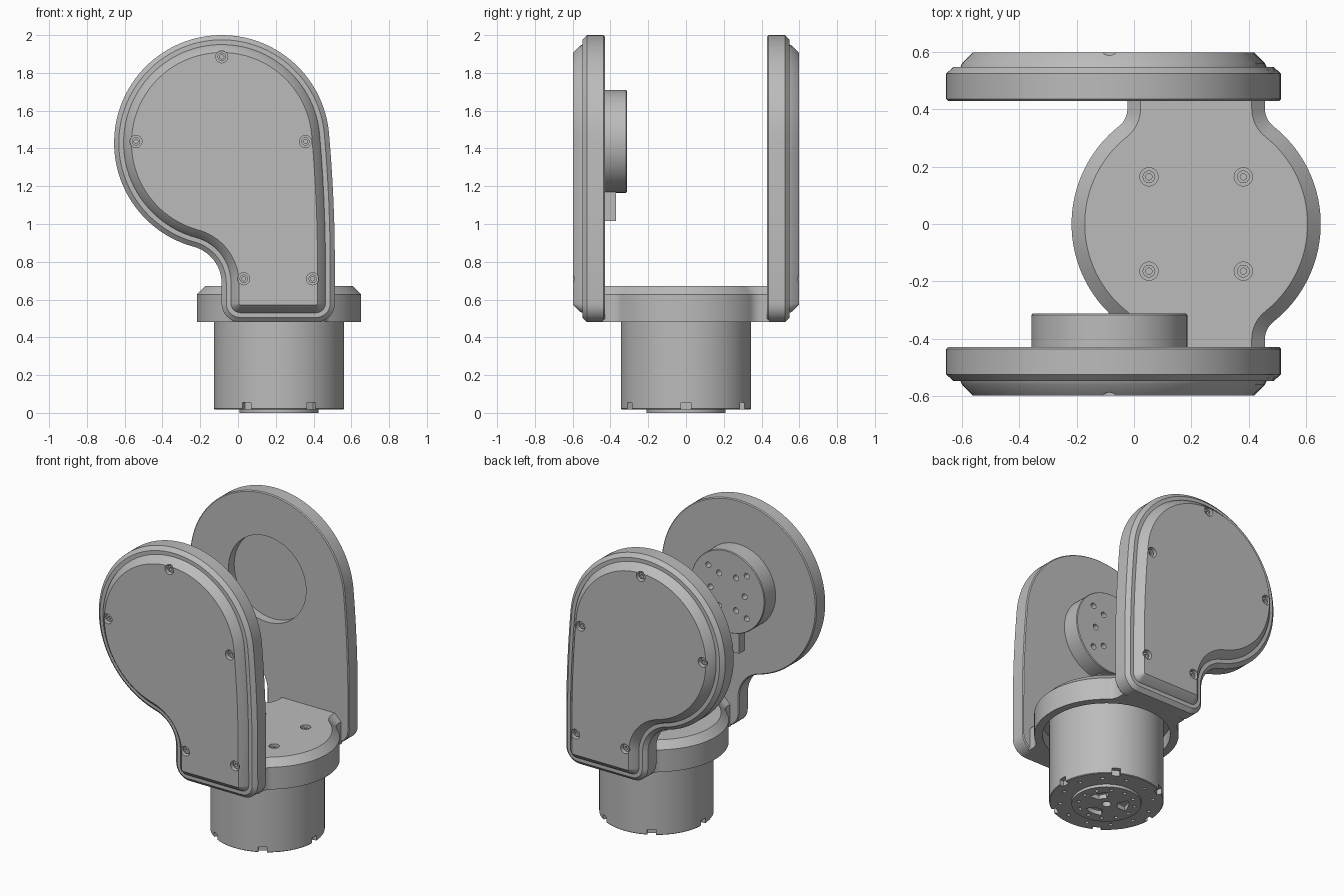
import bpy, bmesh
from math import cos, sin, asin, atan2, sqrt, radians, degrees

cube = bpy.data.objects.get("Cube")
if cube:
    bpy.data.objects.remove(cube, do_unlink=True)

grey = bpy.data.materials.new("machined grey")
grey.use_nodes = True
COLOUR = (0.5, 0.5, 0.5, 1)
grey.diffuse_color = COLOUR
grey.node_tree.nodes["Principled BSDF"].inputs["Base Color"].default_value = COLOUR

parts = []


def arc(cx, cy, r, a0, a1, n):
    """Points of an arc, angles in degrees."""
    angles = [radians(a0 + (a1 - a0) * i / n) for i in range(n + 1)]
    return [(cx + r * cos(a), cy + r * sin(a)) for a in angles]


def circle(cx, cy, r, n=24):
    return arc(cx, cy, r, 0, 360, n)[:-1]


def box_ring(x0, x1, y0, y1):
    return [(x0, y0), (x1, y0), (x1, y1), (x0, y1)]


def loft(name, rings, axis="Z"):
    """Solid through a stack of (outline, height) rings along an axis."""
    bm = bmesh.new()
    loops = []
    for outline, h in rings:
        loops.append([bm.verts.new((a, h, b) if axis == "Y" else (a, b, h)) for a, b in outline])
    for low, high in zip(loops, loops[1:]):
        for i in range(len(low)):
            j = (i + 1) % len(low)
            bm.faces.new((low[i], low[j], high[j], high[i]))
    bm.faces.new(loops[0])
    bm.faces.new(loops[-1])
    bmesh.ops.recalc_face_normals(bm, faces=bm.faces)
    mesh = bpy.data.meshes.new(name)
    bm.to_mesh(mesh)
    bm.free()
    mesh.materials.append(grey)
    obj = bpy.data.objects.new(name, mesh)
    bpy.context.collection.objects.link(obj)
    parts.append(obj)
    return obj


def prism(name, outline, h0, h1, axis="Z"):
    return loft(name, [(outline, h0), (outline, h1)], axis)


def cut(target, cutter):
    """Subtract the cutter and delete it."""
    mod = target.modifiers.new("cut", "BOOLEAN")
    mod.operation, mod.solver, mod.object = "DIFFERENCE", "EXACT", cutter
    bpy.context.view_layer.objects.active = target
    bpy.ops.object.modifier_apply(modifier=mod.name)
    parts.remove(cutter)
    bpy.data.objects.remove(cutter, do_unlink=True)


def screw(name, target, a, b, top, out, axis):
    """Counterbored hole with a socket screw head; out is the outward sign."""
    cut(target, prism("cutter", circle(a, b, 0.032), top - 0.035 * out, top + 0.03 * out, axis))
    head, socket = circle(a, b, 0.022), circle(a, b, 0.011, 24)
    loft(name, [(head, top - 0.04 * out), (head, top - 0.015 * out),
                (socket, top - 0.015 * out), (socket, top - 0.03 * out)], axis)


# Side plate outline: big round head, long curved right edge, narrow foot
HX, HZ, HR = -0.086, 1.43, 0.57
LEFT, RIGHT, FOOT = -0.087, 0.513, 0.48
CORNER, FILLET, SWEEP = 0.1, 0.2, 8.0


def plate_outline(d):
    sweep_dz = sqrt((SWEEP - HR) ** 2 - (HX - RIGHT + SWEEP) ** 2)
    a = degrees(asin(sweep_dz / (SWEEP - HR)))
    fx = LEFT - FILLET
    fz = HZ - sqrt((HR + FILLET) ** 2 - (fx - HX) ** 2)
    t = degrees(atan2(fz - HZ, fx - HX)) + 360
    return (arc(RIGHT - CORNER, FOOT + CORNER, CORNER - d, -90, 0, 8)
            + arc(RIGHT - SWEEP, HZ - sweep_dz, SWEEP - d, 0, a, 6)[1:]
            + arc(HX, HZ, HR - d, a, t, 72)[1:]
            + arc(fx, fz, FILLET + d, t - 180, 0, 16)[1:]
            + arc(LEFT + CORNER, FOOT + CORNER, CORNER - d, 180, 270, 8))


# (inset, depth) steps from the inner face to the raised cover
STEPS = [(0.006, 0.43), (0, 0.436), (0, 0.525), (0.025, 0.548),
         (0.05, 0.548), (0.055, 0.56), (0.092, 0.598)]
PLATE_SCREWS = [(HX, 1.885), (-0.54, 1.437), (0.357, 1.437), (0.03, 0.71), (0.395, 0.71)]
plates = {}
for label, s in (("front", -1), ("back", 1)):
    plate = loft(label + "_side_plate", [(plate_outline(d), s * y) for d, y in STEPS], "Y")
    for i, (x, z) in enumerate(PLATE_SCREWS):
        screw(f"{label}_cover_screw_{i + 1}", plate, x, z, s * 0.598, s, "Y")
    plates[label] = plate

# Round bearing recess in the back plate
cut(plates["back"], prism("cutter", circle(HX, HZ, 0.285, 72), 0.4, 0.49, "Y"))

# Output hub with bolt holes on the front plate
HUB_Z = 1.437
hub = loft("output_hub", [(circle(HX, HUB_Z, 0.272, 72), -0.45),
                          (circle(HX, HUB_Z, 0.272, 72), -0.318),
                          (circle(HX, HUB_Z, 0.268, 72), -0.313)], "Y")
bolt_spots = circle(HX, HUB_Z, 0.125, 6) + arc(HX, HUB_Z, 0.2, 45, 315, 3)
for x, z in bolt_spots:
    cut(hub, prism("cutter", circle(x, z, 0.019, 16), -0.36, -0.3, "Y"))
prism("hub_stop", box_ring(HX - 0.045, HX + 0.045, 1.015, 1.2), -0.44, -0.37, "Y")

# Bridge: a disc with filleted necks that reach both plates
BX, BR, NECK, BF = 0.217, 0.435, 0.24, 0.08


def bridge_outline(d):
    fx = NECK + BF
    fy = sqrt((BR + BF) ** 2 - fx ** 2)
    t = degrees(atan2(fy, fx))
    quarter = (arc(0, 0, BR - d, 0, t, 18) + arc(fx, fy, BF + d, t + 180, 180, 10)[1:]
               + [(NECK - d, 0.442)])
    half = quarter + [(-x, y) for x, y in reversed(quarter)]
    full = half + [(-x, -y) for x, y in half[1:-1]]
    return [(x + BX, y) for x, y in full]


bridge = loft("bridge", [(bridge_outline(0), 0.48), (bridge_outline(0), 0.627),
                         (bridge_outline(0.046), 0.673)])
cut(bridge, prism("cutter", circle(BX, 0, 0.385, 72), 0.4, 0.57))
for i, (x, y) in enumerate(circle(BX, 0, 0.233, 4)):
    a = radians(45 + 90 * i)
    screw(f"bridge_screw_{i + 1}", bridge, BX + 0.233 * cos(a), 0.233 * sin(a), 0.673, 1, "Z")

# Motor can with rim notches and a ring of holes underneath
motor = loft("motor_can", [(circle(BX, 0, 0.341, 96), 0.018), (circle(BX, 0, 0.345, 96), 0.022),
                           (circle(BX, 0, 0.345, 96), 0.59)])
for i in range(6):
    notch = prism("cutter", box_ring(0.315, 0.37, -0.026, 0.026), -0.02, 0.055)
    notch.location.x = BX
    notch.rotation_euler.z = radians(60 * i)
    bpy.context.view_layer.update()
    cut(motor, notch)
for x, y in arc(BX, 0, 0.28, 15, 345, 11):
    cut(motor, prism("cutter", circle(x, y, 0.012, 12), 0, 0.05))

# Output flange at the bottom with windows, bolt holes and a centre bore
cut(motor, prism("cutter", circle(BX, 0, 0.19, 48), 0, 0.06))
flange = prism("motor_flange", circle(BX, 0, 0.21, 72), 0, 0.03)
for i in range(3):
    a = 120 * i + 30
    window = arc(BX, 0, 0.135, a - 27, a + 27, 10) + arc(BX, 0, 0.07, a + 20, a - 20, 8)
    cut(flange, prism("cutter", window, -0.02, 0.05))
for x, y in circle(BX, 0, 0.17, 12):
    cut(flange, prism("cutter", circle(x, y, 0.012, 12), -0.02, 0.02))
cut(flange, prism("cutter", circle(BX, 0, 0.028), -0.02, 0.05))

# Smooth the curved walls, keep the chamfers crisp
bpy.ops.object.select_all(action="DESELECT")
for obj in parts:
    obj.select_set(True)
bpy.context.view_layer.objects.active = plates["front"]
bpy.ops.object.shade_smooth_by_angle(angle=radians(30))
